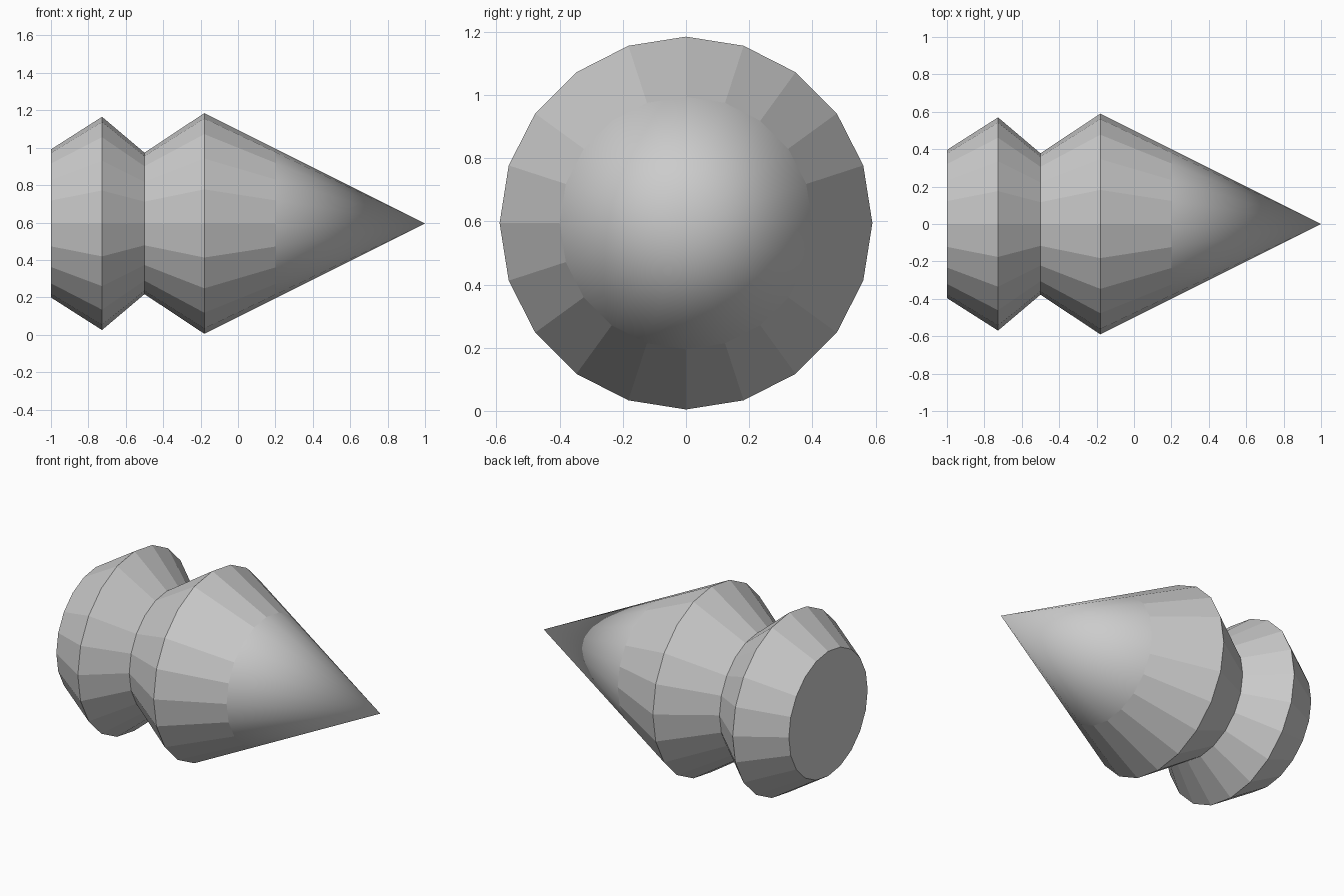
import bpy, bmesh
from math import sin, cos, tau

if "Cube" in bpy.data.objects:
    bpy.data.objects.remove(bpy.data.objects["Cube"])

SIDES = 20
AXIS_Z = 0.595


def lathe(name, profile, smooth=False, cap=False):
    """Spin (x, radius) points round the x axis; a zero radius makes a tip."""
    bm = bmesh.new()
    rings = []
    for x, r in profile:
        if r == 0:
            rings.append([bm.verts.new((x, 0, AXIS_Z))] * SIDES)
        else:
            rings.append([bm.verts.new((x, r * cos(tau * i / SIDES),
                                        AXIS_Z + r * sin(tau * i / SIDES)))
                          for i in range(SIDES)])
    for a, b in zip(rings, rings[1:]):
        for i in range(SIDES):
            j = (i + 1) % SIDES
            quad = list(dict.fromkeys((a[i], a[j], b[j], b[i])))
            bm.faces.new(quad).smooth = smooth
    if cap:
        bm.faces.new(rings[0][::-1])
    # point every face away from the spin axis or out of the flat end
    bm.normal_update()
    for f in bm.faces:
        c = f.calc_center_median()
        c.z -= AXIS_Z
        n = f.normal
        radial = n.y * c.y + n.z * c.z
        if radial < -1e-4 or (abs(radial) <= 1e-4 and n.x > 0):
            f.normal_flip()
    mesh = bpy.data.meshes.new(name)
    bm.to_mesh(mesh)
    bm.free()
    obj = bpy.data.objects.new(name, mesh)
    bpy.context.collection.objects.link(obj)
    return obj


# faceted body: flat tail, rear flange, waist, front flange, nose base
lathe("faceted_body", [(-1.0, 0.396), (-0.727, 0.57), (-0.5, 0.378),
                       (-0.18, 0.59), (0.2, 0.4)], cap=True)
# smooth pointed tip
lathe("nose_cone", [(0.2, 0.4), (1.0, 0)], smooth=True)
